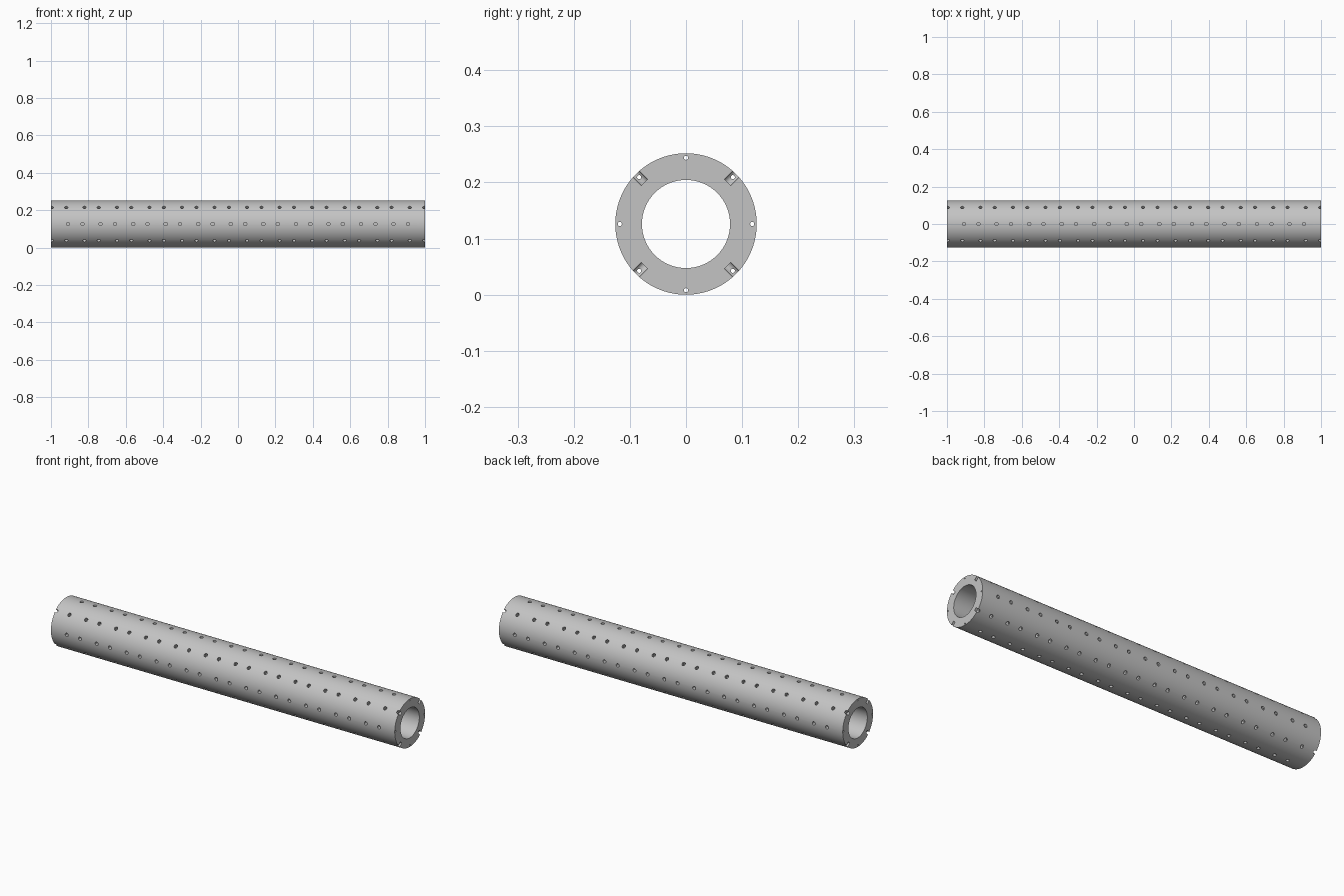
import bpy, bmesh, math
from mathutils import Matrix

cube = bpy.data.objects.get("Cube")
if cube:
    bpy.data.objects.remove(cube, do_unlink=True)

R_OUT, R_IN, HALF = 0.126, 0.0785, 1.0
R_ROD, R_SEAT = 0.118, 0.105       # rod circle and floor of the bolt pockets
PITCH, OFFSET = 0.174, 0.0385      # ring spacing and pocket offset from each joint
CENTRE = Matrix.Translation((0, 0, R_OUT))
ALONG_X = Matrix.Rotation(math.pi / 2, 4, "Y")

grey = bpy.data.materials.new("concrete grey")
grey.use_nodes = True
colour = (0.55, 0.55, 0.55, 1)
grey.diffuse_color = colour
grey.node_tree.nodes["Principled BSDF"].inputs["Base Color"].default_value = colour


def make_object(name, bm):
    mesh = bpy.data.meshes.new(name)
    bmesh.ops.recalc_face_normals(bm, faces=bm.faces)
    bm.to_mesh(mesh)
    bm.free()
    mesh.materials.append(grey)
    obj = bpy.data.objects.new(name, mesh)
    bpy.context.collection.objects.link(obj)
    return obj


def add_cylinder(bm, radius, length, sides, matrix):
    bmesh.ops.create_cone(bm, cap_ends=True, segments=sides, radius1=radius,
                          radius2=radius, depth=length, matrix=matrix)


def cut(target, cutter):
    mod = target.modifiers.new("cut", "BOOLEAN")
    mod.operation = "DIFFERENCE"
    mod.solver = "EXACT"
    mod.object = cutter
    bpy.context.view_layer.objects.active = target
    bpy.ops.object.modifier_apply(modifier=mod.name)
    bpy.data.objects.remove(cutter, do_unlink=True)


# Hollow tube: a ring-shaped profile spun round the long axis
bm = bmesh.new()
profile = [bm.verts.new((x, 0, R_OUT + r)) for x, r in
           ((-HALF, R_IN), (HALF, R_IN), (HALF, R_OUT), (-HALF, R_OUT))]
edges = [bm.edges.new((profile[i], profile[(i + 1) % 4])) for i in range(4)]
bmesh.ops.spin(bm, geom=profile + edges, cent=(0, 0, R_OUT), axis=(1, 0, 0),
               angle=math.tau, steps=128)
bmesh.ops.remove_doubles(bm, verts=bm.verts, dist=1e-5)
tube = make_object("segmented_tube", bm)

# Radial bolt pockets in eight rows; alternate rows are staggered half a pitch
bm = bmesh.new()
depth = 0.04
for row in range(8):
    turn = CENTRE @ Matrix.Rotation(row * math.tau / 8, 4, "X")
    joints = range(-5, 6) if row % 2 == 0 else [k + 0.5 for k in range(-6, 6)]
    for joint in joints:
        for side in (-1, 1):
            x = joint * PITCH + side * OFFSET
            place = Matrix.Translation((x, 0, R_SEAT + depth / 2))
            add_cylinder(bm, 0.009, depth, 16, turn @ place)
cut(tube, make_object("pocket_cutter", bm))

# Lengthwise rod holes, one under each row of pockets
bm = bmesh.new()
for row in range(8):
    turn = CENTRE @ Matrix.Rotation(row * math.tau / 8, 4, "X")
    place = Matrix.Translation((0, 0, R_ROD)) @ ALONG_X
    add_cylinder(bm, 0.0037, 2.2 * HALF, 12, turn @ place)
cut(tube, make_object("rod_cutter", bm))

# Smooth walls with crisp rims
bpy.ops.object.select_all(action="DESELECT")
tube.select_set(True)
bpy.context.view_layer.objects.active = tube
bpy.ops.object.shade_smooth_by_angle(angle=math.radians(35))
